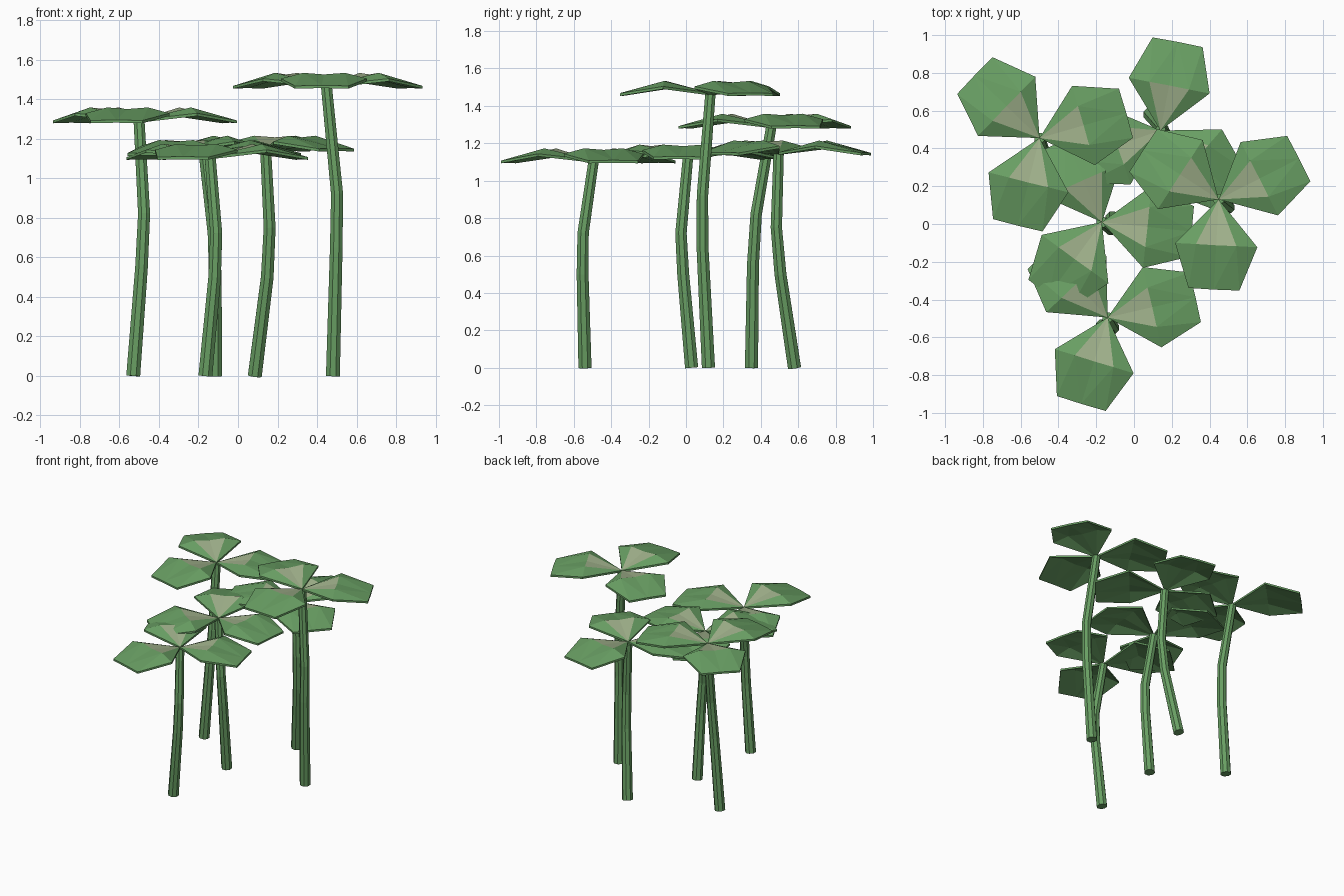
import bpy, bmesh, math
from mathutils import Vector, Matrix

if "Cube" in bpy.data.objects:
    bpy.data.objects.remove(bpy.data.objects["Cube"])


def make_material(name, rgb):
    m = bpy.data.materials.new(name)
    m.diffuse_color = (*rgb, 1)
    m.use_nodes = True
    m.node_tree.nodes["Principled BSDF"].inputs["Base Color"].default_value = m.diffuse_color
    return m


PALE = make_material("pale leaf green", (0.36, 0.45, 0.265))
GREEN = make_material("leaf green", (0.14, 0.345, 0.125))


def finish(bm, name, mats):
    bmesh.ops.recalc_face_normals(bm, faces=bm.faces)
    me = bpy.data.meshes.new(name)
    bm.to_mesh(me)
    bm.free()
    for m in mats:
        me.materials.append(m)
    ob = bpy.data.objects.new(name, me)
    bpy.context.collection.objects.link(ob)
    return ob


# Stem: tapered eight-sided tube through a few path points
def stem(name, path):
    pts = [Vector(p) for p in path]
    bm = bmesh.new()
    rings = []
    n = 8
    for i, p in enumerate(pts):
        d = (pts[min(i + 1, len(pts) - 1)] - pts[max(i - 1, 0)]).normalized()
        rot = Vector((0, 0, 1)).rotation_difference(d)
        r = 0.038 - 0.008 * p.z / pts[-1].z
        rings.append([bm.verts.new(p + rot @ Vector((r * math.cos(a), r * math.sin(a), 0)))
                      for a in (2 * math.pi * (k + 0.5) / n for k in range(n))])
    for a, b in zip(rings, rings[1:]):
        for k in range(n):
            j = (k + 1) % n
            bm.faces.new((a[k], a[j], b[j], b[k]))
    bm.faces.new(rings[0][::-1])
    bm.faces.new(rings[-1])
    finish(bm, name, [GREEN])


# Leaflet points: distance along, sideways, height
LEAF = {
    "s": (0, 0, 0), "tm": (0.478, 0, 0.0), "cm": (0.243, 0, 0.055),
    "sr": (0.242, -0.218, 0.034), "sl": (0.242, 0.218, 0.034),
    "tr": (0.476, -0.135, -0.003), "tl": (0.476, 0.135, -0.003),
    "cr": (0.242, -0.107, 0.063), "cl": (0.242, 0.107, 0.063),
}
PALE_FACES = ["s cr cm", "s cm cl"]
GREEN_FACES = ["s sr cr", "sr tr cr", "cr tr tm", "cr tm cm",
               "s cl sl", "sl cl tl", "cl tm tl", "cl cm tm"]
RIM = "s sr tr tm tl sl".split()
THICK = 0.014


# Leaflet: creased top with a pale wedge, plain underside and thin rim
def leaflet(name, centre, angle):
    bm = bmesh.new()
    mat = Matrix.Translation(centre) @ Matrix.Rotation(angle, 4, 'Z')
    top = {k: bm.verts.new(mat @ Vector(v)) for k, v in LEAF.items()}
    low = {k: bm.verts.new(mat @ (Vector(v) - Vector((0, 0, THICK)))) for k, v in LEAF.items()}
    for f in PALE_FACES + GREEN_FACES:
        keys = f.split()
        face = bm.faces.new([top[k] for k in keys])
        face.material_index = 0 if f in PALE_FACES else 1
        bm.faces.new([low[k] for k in reversed(keys)]).material_index = 1
    for a, b in zip(RIM, RIM[1:] + RIM[:1]):
        bm.faces.new((top[a], low[a], low[b], top[b])).material_index = 1
    finish(bm, name, [PALE, GREEN])


# Each plant: stem path from ground to crown, and angle of the first leaflet
PLANTS = {
    "back_left": ([(-0.53, 0.35, 0), (-0.488, 0.358, 0.55), (-0.475, 0.375, 0.82), (-0.50, 0.455, 1.295)], 16),
    "tall_right": ([(0.48, 0.12, 0), (0.497, 0.088, 0.65), (0.501, 0.088, 0.92), (0.448, 0.13, 1.47)], 27),
    "back_right": ([(0.085, 0.58, 0), (0.148, 0.505, 0.5), (0.16, 0.483, 0.75), (0.14, 0.495, 1.152)], 79),
    "centre": ([(-0.115, 0.03, 0), (-0.115, -0.015, 0.5), (-0.123, -0.027, 0.72), (-0.17, 0.01, 1.13)], 114),
    "front": ([(-0.165, -0.54, 0), (-0.118, -0.553, 0.5), (-0.11, -0.55, 0.72), (-0.14, -0.495, 1.11)], 13),
}
for plant, (path, start) in PLANTS.items():
    crown = Vector(path[-1])
    stem(plant + "_stem", path[:-1] + [crown - Vector((0, 0, 0.012))])
    for i in range(3):
        leaflet(f"{plant}_leaflet_{i + 1}", crown, math.radians(start + 120 * i))
